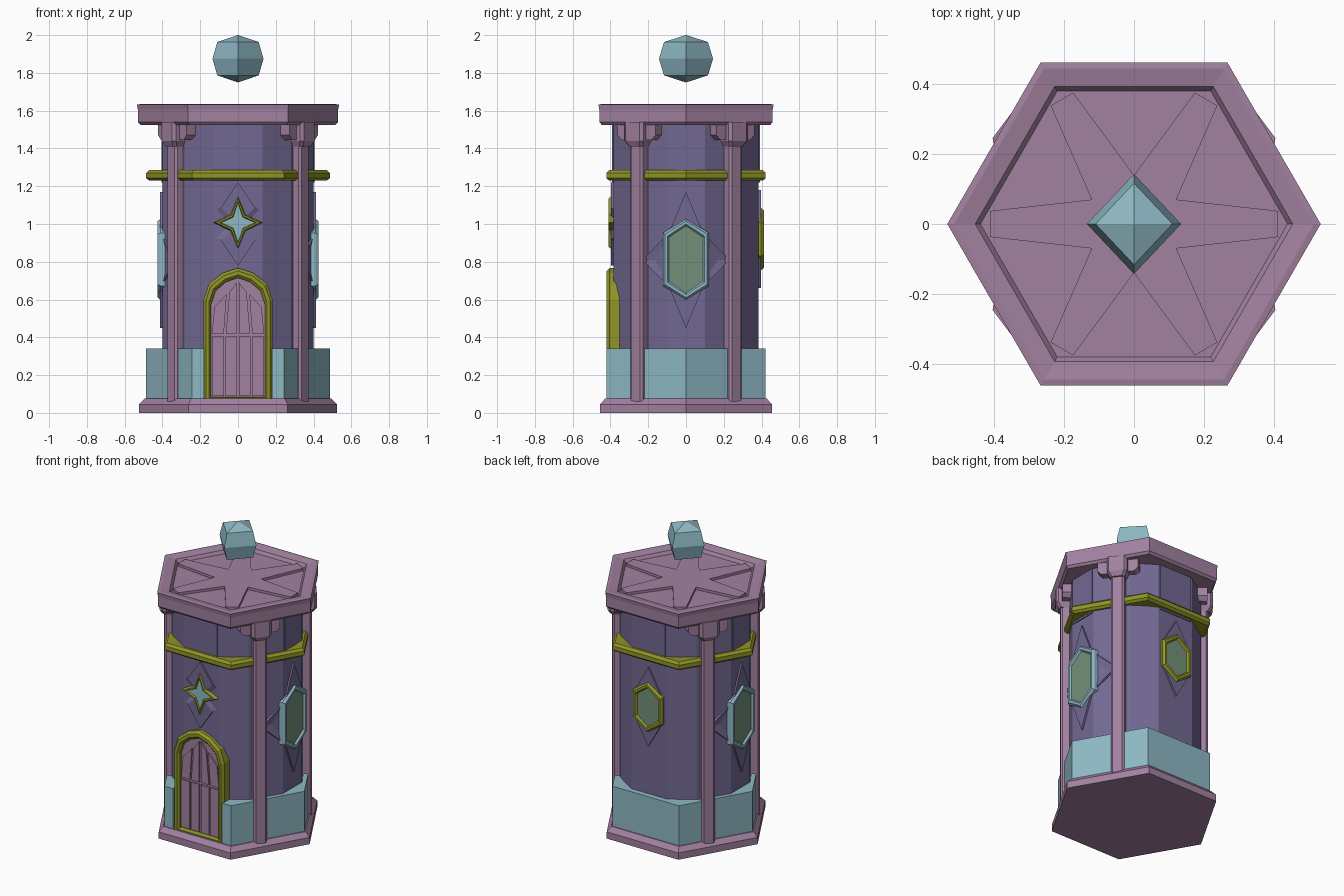
import bpy, bmesh
from math import sin, cos, pi, radians
from mathutils import Matrix

if "Cube" in bpy.data.objects:
    bpy.data.objects.remove(bpy.data.objects["Cube"])


def material(name, rgb):
    m = bpy.data.materials.new(name)
    m.diffuse_color = (*rgb, 1)
    m.use_nodes = True
    m.node_tree.nodes["Principled BSDF"].inputs["Base Color"].default_value = m.diffuse_color
    return m


MAUVE = material("mauve", (0.36, 0.22, 0.35))
PURPLE = material("purple", (0.17, 0.14, 0.29))
TEAL = material("teal", (0.27, 0.48, 0.55))
GOLD = material("gold", (0.28, 0.30, 0.02))
GLASS = material("glass", (0.17, 0.28, 0.19))


def loft(name, rings, mat, turn=0, closed=False):
    """Skin equal-length rings of 3D points; cap the ends or join last to first."""
    bm = bmesh.new()
    vr = [[bm.verts.new(p) for p in r] for r in rings]
    n = len(vr[0])
    pairs = list(zip(vr, vr[1:])) + ([(vr[-1], vr[0])] if closed else [])
    for a, b in pairs:
        for i in range(n):
            j = (i + 1) % n
            bm.faces.new((a[i], a[j], b[j], b[i]))
    if not closed:
        for r in (vr[0], vr[-1]):
            c = [sum(v.co[k] for v in r) / n for k in range(3)]
            if len({round(v.co.z, 4) for v in r}) == 1 or len({round(v.co.y, 4) for v in r}) == 1:
                bm.faces.new(r)
            else:  # fan cap for folded outlines, keeping the middle proud
                c[1] = min(v.co.y for v in r)
                m = bm.verts.new(c)
                for i in range(n):
                    bm.faces.new((r[i], r[(i + 1) % n], m))
    bmesh.ops.recalc_face_normals(bm, faces=bm.faces)
    bm.transform(Matrix.Rotation(radians(turn), 4, 'Z'))
    me = bpy.data.meshes.new(name)
    bm.to_mesh(me)
    bm.free()
    me.materials.append(mat)
    ob = bpy.data.objects.new(name, me)
    bpy.context.collection.objects.link(ob)
    return ob


def hexa(r, z, z_mid=None):
    return [(r * cos(i * pi / 3), r * sin(i * pi / 3), z) for i in range(6)]


def prism(name, pts, z0, z1, mat, turn=0):
    return loft(name, [[(x, y, z) for x, y in pts] for z in (z0, z1)], mat, turn)


def chamfered(hw, hd, c, u=0, v=0):
    q = [(hw - c, -hd), (hw, -hd + c), (hw, hd - c), (hw - c, hd)]
    return [(u + a, v + b) for a, b in q + [(-a, -b) for a, b in q]]


def plate(name, outline, d0, d1, mat, turn=0):
    """Upright slab facing outward, outline in (sideways, height)."""
    return loft(name, [[(u, -d, z) for u, z in outline] for d in (d0, d1)], mat, turn)


def frame(name, outer, inner, d0, d1, mat, turn=0):
    """Upright border with a bevelled face between two outlines."""
    def mix(t):
        return [(a + (c - a) * t, b + (d - b) * t) for (a, b), (c, d) in zip(outer, inner)]
    steps = [(0, d0), (0, d1 - 0.015), (0.3, d1), (0.7, d1), (1, d1 - 0.015), (1, d0)]
    return loft(name, [[(u, -d, z) for u, z in mix(t)] for t, d in steps], mat, turn, True)


def star(w, h, iw, ih, zc):
    return [(0, zc + h), (iw, zc + ih), (w, zc), (iw, zc - ih),
            (0, zc - h), (-iw, zc - ih), (-w, zc), (-iw, zc + ih)]


def long_hex(w, h, side, zc):
    return [(0, zc + h), (w, zc + side), (w, zc - side), (0, zc - h), (-w, zc - side), (-w, zc + side)]


# stepped hexagonal plinth
loft("plinth", [hexa(0.525, 0), hexa(0.525, 0.045), hexa(0.495, 0.075)], MAUVE)

# stone skirt with a notch for the door
stone = [(x, y) for x, y, z in hexa(0.487, 0)]
stone = stone[:5] + stone[5:]
notched = stone[:5] + [(-0.18, -0.422), (-0.18, -0.33), (0.18, -0.33), (0.18, -0.422)] + stone[5:]
prism("stone_skirt", notched, 0.07, 0.34, TEAL)

# twelve-sided tower wall
quarter = [(0.40, 0.10), (0.28, 0.29), (0.13, 0.385)]
wall = quarter + [(-x, y) for x, y in reversed(quarter)]
wall += [(-x, -y) for x, y in wall]
prism("tower_wall", wall, 0.07, 1.54, PURPLE)

# upper wall panels and folded star reliefs behind the windows
for turn, d, zc, h in ((0, 0.385, 1.0, 0.22), (90, 0.40, 0.81, 0.36),
                       (180, 0.385, 0.92, 0.26), (270, 0.40, 0.81, 0.36)):
    pts = star(0.23, h, 0.09, h * 0.4, zc)
    rings = [[(u, -(d + off - 0.63 * max(0, abs(u) - 0.11)), z) for u, z in pts]
             for off in (-0.03, 0.012)]
    loft("wall_star_relief", rings, PURPLE, turn)
    w = 0.12 if turn % 180 == 0 else 0.09
    plate("upper_panel", [(-w, 1.22), (w, 1.22), (w, 1.53), (-w, 1.53)], d - 0.03, d + 0.006, PURPLE, turn)

# gold ring
loft("gold_ring", [hexa(0.37, 1.235), hexa(0.47, 1.23), hexa(0.487, 1.243), hexa(0.487, 1.27),
                   hexa(0.47, 1.285), hexa(0.37, 1.28)], GOLD, closed=True)

# four corner pillars with winged capitals
for turn in (53, 127, 233, 307):
    prism("pillar", chamfered(0.042, 0.042, 0.012, 0, -0.402), 0.06, 1.54, MAUVE, turn)
    cap = [[(x, y, z) for x, y in chamfered(h, h, 0.015, 0, -0.41)]
           for h, z in ((0.045, 1.41), (0.062, 1.44), (0.062, 1.54))]
    loft("capital", cap, MAUVE, turn)
    wing = [(-0.125, 1.54), (-0.125, 1.47), (-0.10, 1.445), (0.10, 1.445), (0.125, 1.47), (0.125, 1.54)]
    plate("capital_wings", wing, 0.36, 0.435, MAUVE, turn)

# roof slab with raised rim and sunken top
roof = loft("roof_slab", [hexa(0.515, 1.525), hexa(0.53, 1.54), hexa(0.53, 1.605), hexa(0.535, 1.632),
                          hexa(0.515, 1.635), hexa(0.455, 1.625), hexa(0.44, 1.605)], MAUVE)
# six-pointed star on the roof, tips cut square
tips = []
for i in range(6):
    a = i * pi / 3
    for r, da in ((0.415, -0.09), (0.415, 0.09), (0.14, pi / 6)):
        tips.append((r * cos(a + da), r * sin(a + da)))
prism("roof_star", tips, 1.59, 1.622, MAUVE)

# floating crystal
crystal = [[(r * cos(i * pi / 2), 1.06 * r * sin(i * pi / 2), z) for i in range(4)]
           for r, z in ((0.002, 1.75), (0.11, 1.787), (0.135, 1.875), (0.11, 1.963), (0.002, 2.0))]
loft("crystal", crystal, TEAL)

# arched door, gold surround and raised boards


def arch(w, z0, spring, top):
    k = top - spring
    half = [(w, z0), (w, spring), (w * 0.84, spring + k * 0.5), (w * 0.45, spring + k * 0.84)]
    return half + [(0, top)] + [(-u, z) for u, z in reversed(half)]


plate("door", arch(0.15, 0.075, 0.58, 0.73), 0.33, 0.388, MAUVE)
frame("door_surround", arch(0.183, 0.07, 0.60, 0.767), arch(0.142, 0.085, 0.575, 0.715), 0.33, 0.42, GOLD)
for s in (-1, 1):
    for a, b, ta, tb, za, zb in ((0.006, 0.065, 0.006, 0.045, 0.69, 0.64), (0.075, 0.138, 0.06, 0.125, 0.63, 0.56)):
        plate("door_board_lower", [(s * a, 0.09), (s * b, 0.09), (s * b, 0.405), (s * a, 0.405)],
              0.38, 0.398, MAUVE)
        plate("door_board_upper", [(s * a, 0.42), (s * b, 0.42), (s * tb, zb), (s * ta, za)],
              0.38, 0.398, MAUVE)

# gold star window over the door
frame("star_window_frame", star(0.13, 0.14, 0.04, 0.043, 1.007), star(0.085, 0.10, 0.024, 0.027, 1.007),
      0.36, 0.41, GOLD)
plate("star_window_pane", star(0.09, 0.105, 0.026, 0.029, 1.007), 0.36, 0.40, TEAL)

# side windows and back window
for turn in (90, 270):
    frame("side_window_frame", long_hex(0.122, 0.215, 0.14, 0.813), long_hex(0.088, 0.175, 0.115, 0.813),
          0.36, 0.425, TEAL, turn)
    plate("side_window_pane", long_hex(0.095, 0.18, 0.12, 0.813), 0.36, 0.413, GLASS, turn)
frame("back_window_frame", long_hex(0.11, 0.165, 0.09, 0.92), long_hex(0.075, 0.125, 0.068, 0.92),
      0.35, 0.412, GOLD, 180)
plate("back_window_pane", long_hex(0.08, 0.13, 0.072, 0.92), 0.35, 0.40, GLASS, 180)
